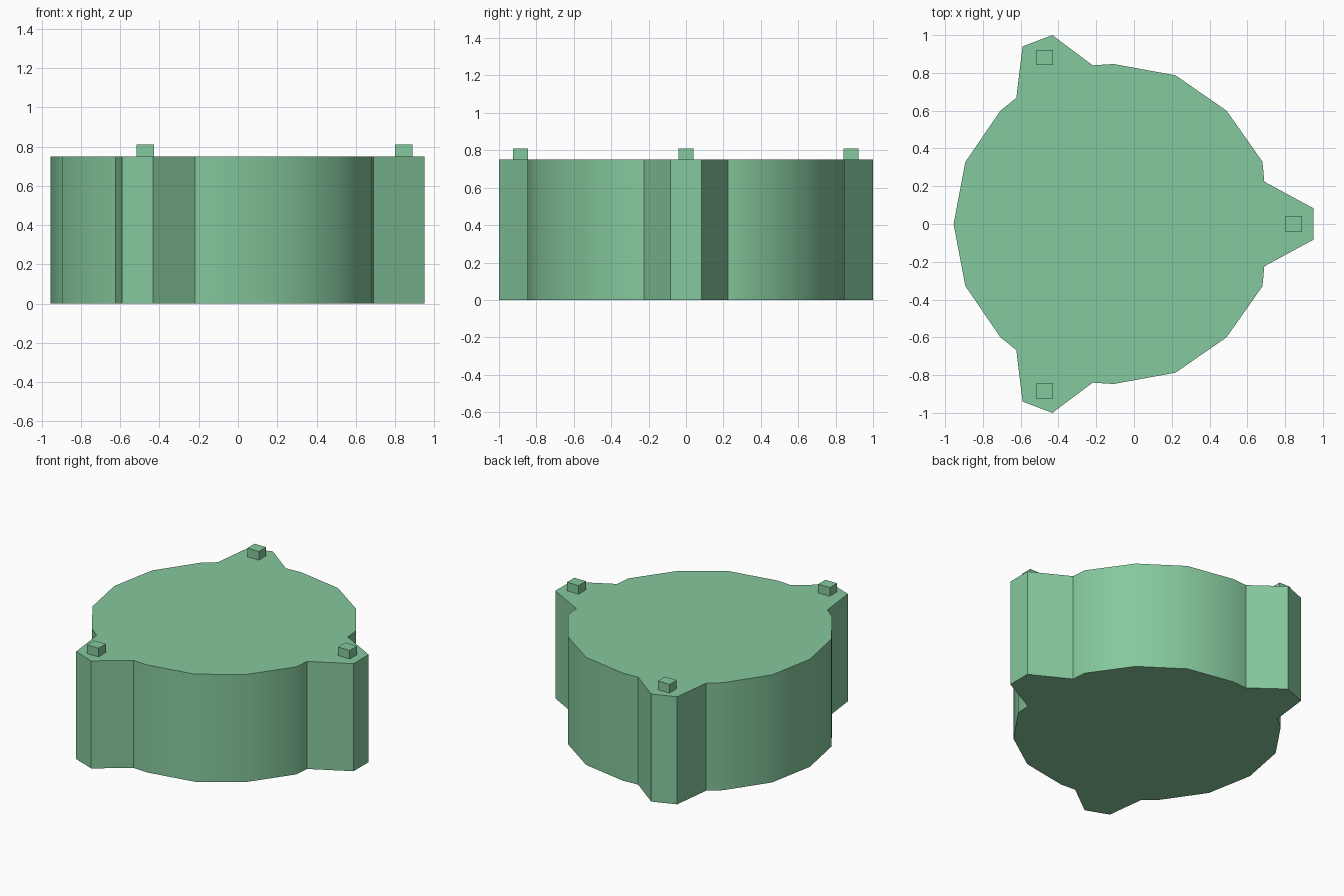
import bpy
import bmesh
import math

cube = bpy.data.objects.get("Cube")
if cube:
    bpy.data.objects.remove(cube, do_unlink=True)

BODY_HEIGHT = 0.75
PEG_HEIGHT = 0.06

green = bpy.data.materials.new("soft_green")
green.use_nodes = True
colour = (0.235, 0.578, 0.337, 1)
green.diffuse_color = colour
green.node_tree.nodes["Principled BSDF"].inputs["Base Color"].default_value = colour


def add_object(name, bm):
    bmesh.ops.recalc_face_normals(bm, faces=bm.faces)
    mesh = bpy.data.meshes.new(name)
    bm.to_mesh(mesh)
    bm.free()
    mesh.materials.append(green)
    obj = bpy.data.objects.new(name, mesh)
    bpy.context.collection.objects.link(obj)
    return obj


# Drum body with three lugs: half outline mirrored across y = 0, then extruded
half = [(-0.955, 0), (-0.893, 0.328), (-0.707, 0.6), (-0.623, 0.668),
        (-0.59, 0.94), (-0.432, 1.0), (-0.219, 0.84), (-0.108, 0.847),
        (0.22, 0.787), (0.49, 0.6), (0.68, 0.33), (0.69, 0.224), (0.95, 0.083)]
outline = half + [(x, -y) for x, y in reversed(half[1:])]
bm = bmesh.new()
base = bm.faces.new([bm.verts.new((x, y, 0)) for x, y in outline])
walls = bmesh.ops.extrude_face_region(bm, geom=[base], use_keep_orig=True)
top_verts = [v for v in walls["geom"] if isinstance(v, bmesh.types.BMVert)]
bmesh.ops.translate(bm, verts=top_verts, vec=(0, 0, BODY_HEIGHT))
body = add_object("drum_body", bm)

# Rounded walls shade smoothly, lug corners stay sharp
bpy.ops.object.select_all(action="DESELECT")
body.select_set(True)
bpy.context.view_layer.objects.active = body
bpy.ops.object.shade_smooth_by_angle(angle=math.radians(33))

# Small locating peg on each lug
for name, x, y in (("left_peg", 0.845, 0), ("back_peg", -0.473, 0.882),
                   ("front_peg", -0.473, -0.885)):
    bm = bmesh.new()
    bmesh.ops.create_cube(bm, size=1)
    bmesh.ops.scale(bm, vec=(0.09, 0.08, PEG_HEIGHT), verts=bm.verts)
    peg = add_object(name, bm)
    peg.location = (x, y, BODY_HEIGHT + PEG_HEIGHT / 2)
